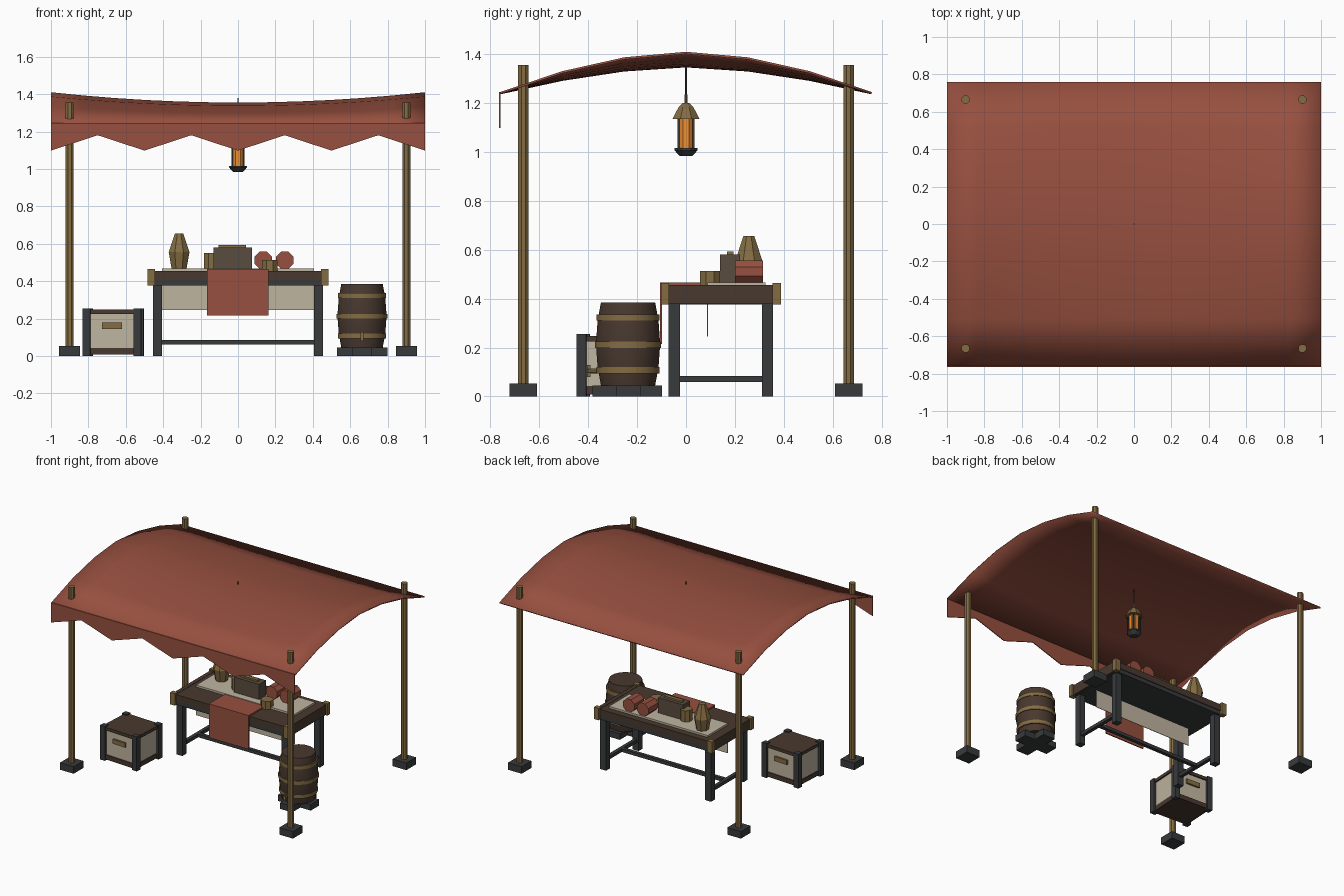
import bpy, bmesh, math
from mathutils import Matrix, Vector

if "Cube" in bpy.data.objects:
    bpy.data.objects.remove(bpy.data.objects["Cube"])


def mat(name, rgb):
    m = bpy.data.materials.new(name)
    m.diffuse_color = (*rgb, 1)
    m.use_nodes = True
    m.node_tree.nodes["Principled BSDF"].inputs["Base Color"].default_value = m.diffuse_color
    return m


RED = mat("red_cloth", (0.31, 0.08, 0.05))
BRASS = mat("brass_wood", (0.23, 0.15, 0.055))
BROWN = mat("dark_wood", (0.065, 0.04, 0.028))
BOX = mat("box_wood", (0.10, 0.072, 0.05))
IRON = mat("iron", (0.04, 0.042, 0.044))
CREAM = mat("cream_cloth", (0.52, 0.46, 0.35))
GLOW = mat("lantern_glow", (0.85, 0.27, 0.03))


def finish(name, bm, material, smooth=None):
    bmesh.ops.recalc_face_normals(bm, faces=bm.faces)
    me = bpy.data.meshes.new(name)
    bm.to_mesh(me)
    bm.free()
    me.materials.append(material)
    ob = bpy.data.objects.new(name, me)
    bpy.context.collection.objects.link(ob)
    if smooth:
        bpy.ops.object.select_all(action='DESELECT')
        ob.select_set(True)
        bpy.context.view_layer.objects.active = ob
        bpy.ops.object.shade_smooth_by_angle(angle=math.radians(smooth))
    return ob


def boxes(name, material, *spans):
    """One object from boxes given as (x0, x1, y0, y1, z0, z1)."""
    bm = bmesh.new()
    for x0, x1, y0, y1, z0, z1 in spans:
        m = Matrix.Translation(((x0 + x1) / 2, (y0 + y1) / 2, (z0 + z1) / 2))
        m = m @ Matrix.Diagonal((x1 - x0, y1 - y0, z1 - z0, 1))
        bmesh.ops.create_cube(bm, size=1, matrix=m)
    return finish(name, bm, material)


def lathe(name, material, profile, at, sides=8, axis='z', smooth=None):
    """Capped solid of revolution from (radius, height) points."""
    bm = bmesh.new()
    rings = []
    for r, h in profile:
        ring = []
        for i in range(sides):
            a = 2 * math.pi * (i + 0.5) / sides
            p = (r * math.cos(a), r * math.sin(a), h)
            if axis == 'y':
                p = (p[0], h, p[1])
            ring.append(bm.verts.new(Vector(p) + Vector(at)))
        rings.append(ring)
    for a, b in zip(rings, rings[1:]):
        for i in range(sides):
            j = (i + 1) % sides
            bm.faces.new((a[i], a[j], b[j], b[i]))
    bm.faces.new(rings[0])
    bm.faces.new(rings[-1])
    return finish(name, bm, material, smooth)


# canopy: arched sheet sagging along the ridge
bm = bmesh.new()
NX, NY = 12, 6
grid = []
for i in range(NX + 1):
    x = -1 + 2 * i / NX
    row = []
    for j in range(NY + 1):
        v = -1 + 2 * j / NY
        z = 1.41 - 0.165 * abs(v) ** 1.8 - 0.055 * (1 - x * x) * (1 - v * v)
        row.append(bm.verts.new((x, 0.76 * v, z)))
    grid.append(row)
for i in range(NX):
    for j in range(NY):
        bm.faces.new((grid[i][j], grid[i + 1][j], grid[i + 1][j + 1], grid[i][j + 1]))
canopy = finish("canopy", bm, RED, 30)
s = canopy.modifiers.new("thickness", 'SOLIDIFY')
s.thickness, s.offset = 0.009, -1

# zigzag valance along the front eave
bm = bmesh.new()
cols = [(bm.verts.new((-1 + 0.25 * i, -0.762, 1.246)),
         bm.verts.new((-1 + 0.25 * i, -0.762, 1.18 if i % 2 else 1.098))) for i in range(9)]
for a, b in zip(cols, cols[1:]):
    bm.faces.new((a[0], a[1], b[1], b[0]))
s = finish("valance", bm, RED).modifiers.new("thickness", 'SOLIDIFY')
s.thickness, s.offset = 0.006, 0

# four poles with feet
for sx in (-1, 1):
    for sy in (-1, 1):
        x, y = 0.9 * sx, 0.665 * sy
        lathe("pole", BRASS, [(0.023, 0.03), (0.023, 1.355)], (x, y, 0))
        boxes("pole_foot", IRON, (x - .056, x + .056, y - .056, y + .056, 0, .053))

# lantern
lathe("lantern_rod", IRON, [(0.004, 1.22), (0.004, 1.38)], (0, 0, 0), 6)
lathe("lantern_neck", BRASS, [(0.008, 1.19), (0.006, 1.235)], (0, 0, 0))
lathe("lantern_cap", BRASS, [(0.06, 1.135), (0.054, 1.145), (0.032, 1.185), (0.014, 1.2)], (0, 0, 0))
lathe("lantern_glass", GLOW, [(0.034, 1.01), (0.034, 1.14)], (0, 0, 0))
lathe("lantern_base", IRON, [(0.028, 0.983), (0.051, 1.007), (0.051, 1.016)], (0, 0, 0))
boxes("lantern_bars", IRON, *[(a - .004, a + .004, b - .004, b + .004, 1.01, 1.14)
                              for a in (-.03, .03) for b in (-.03, .03)])

# table
boxes("table_top", BROWN, (-.46, .46, -.09, .375, .405, .453),
      (-.475, -.445, -.07, .357, .38, .455), (.445, .475, -.07, .357, .38, .455))
boxes("table_apron", IRON, (-.46, .46, -.085, .37, .376, .406))
boxes("table_legs", IRON, *[(x - .024, x + .024, y, y + .046, 0, .385)
                            for x in (-.431, .431) for y in (-.071, .31)])
boxes("table_stretchers", IRON, (-.43, .43, .13, .156, .06, .084),
      *[(x - .013, x + .013, -.05, .33, .06, .084) for x in (-.431, .431)])
boxes("corner_brackets", BRASS, *[(x - .02, x + .02, y - .017, y + .017, .376, .464)
                                  for x in (-.465, .465) for y in (-.086, .371)])
boxes("runner", CREAM, (-.405, .405, .087, .325, .45, .467), (-.405, .405, .085, .089, .245, .4))
boxes("front_cloth", RED, (-.165, .162, -.104, .08, .455, .466),
      (-.165, .162, -.106, -.098, .215, .466))

# goods on the table
lathe("vase", BRASS, [(0.042, .46), (0.06, .555), (0.024, .656)], (-.315, .257, 0))
lathe("cup", BRASS, [(0.042, .46), (0.042, .55)], (-.142, .2, 0))
lathe("mug", BRASS, [(0.044, .452), (0.044, .513)], (.17, .098, 0))
boxes("small_box", BOX, (-.13, .075, .14, .22, .46, .58))
boxes("small_box_handle", BRASS, (-.103, .043, .168, .195, .575, .592))
for x in (.135, .25):
    lathe("cloth_roll", RED, [(0.05, .2), (0.05, .315)], (x, 0, .511), 8, 'y')

# barrel on a crossed stand
bx, by = .663, -.237
lathe("barrel", BROWN, [(.113, .045), (.127, .12), (.134, .215), (.127, .31), (.113, .385)],
      (bx, by, 0), 16, smooth=30)
for z, r in ((.107, .131), (.212, .138), (.323, .131)):
    lathe("barrel_hoop", BRASS, [(r, z - .013), (r, z + .013)], (bx, by, 0), 16, smooth=30)
boxes("barrel_stand", IRON, (bx - .135, bx + .135, by - .05, by + .05, 0, .045),
      (bx - .05, bx + .05, by - .145, by + .138, 0, .045))
lathe("barrel_tap", BRASS, [(.011, -.405), (.011, -.35)], (bx, 0, .105), 8, 'y')
boxes("tap_spout", BRASS, (bx - .007, bx + .007, -.404, -.39, .08, .128))

# crate, slightly turned
parts = [
    boxes("crate_panels", CREAM, (-.138, .138, -.123, .123, .03, .235)),
    boxes("crate_boards", BROWN, (-.143, .143, -.13, .13, .008, .042),
          (-.147, .147, -.133, .133, .225, .248)),
    boxes("crate_posts", IRON, *[(x - .02, x + .02, y - .02, y + .02, 0, .255)
                                 for x in (-.136, .136) for y in (-.12, .12)]),
    boxes("crate_handles", BRASS, (-.053, .053, -.136, -.12, .145, .178),
          (-.053, .053, .12, .136, .145, .178)),
]
for ob in parts:
    ob.location = (-.667, -.3, 0)
    ob.rotation_euler.z = math.radians(-3)
